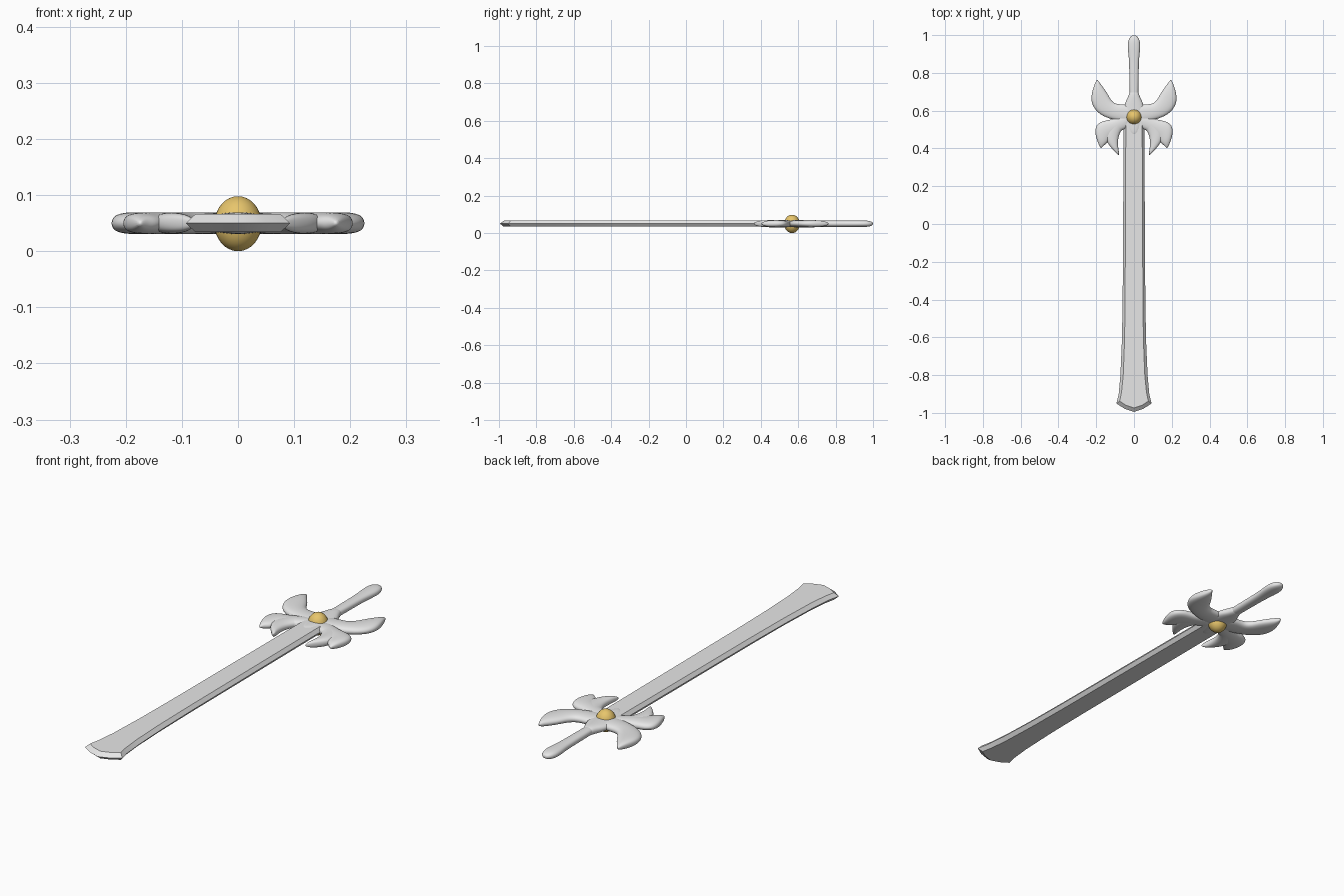
import bpy, bmesh, math
from mathutils import Vector

cube = bpy.data.objects.get("Cube")
if cube:
    bpy.data.objects.remove(cube, do_unlink=True)

MID = 0.05  # height of the plane of symmetry


def material(name, rgb):
    m = bpy.data.materials.new(name)
    m.use_nodes = True
    m.diffuse_color = (*rgb, 1)
    m.node_tree.nodes["Principled BSDF"].inputs["Base Color"].default_value = (*rgb, 1)
    return m


steel = material("pale steel", (0.8, 0.8, 0.8))
gold = material("gold", (0.8, 0.56, 0.15))


def finish(name, bm, mat, angle):
    bmesh.ops.recalc_face_normals(bm, faces=bm.faces)
    me = bpy.data.meshes.new(name)
    bm.to_mesh(me)
    bm.free()
    ob = bpy.data.objects.new(name, me)
    bpy.context.collection.objects.link(ob)
    me.materials.append(mat)
    bpy.ops.object.select_all(action="DESELECT")
    ob.select_set(True)
    bpy.context.view_layer.objects.active = ob
    bpy.ops.object.shade_smooth_by_angle(angle=math.radians(angle))
    return ob


def skin(bm, rings):
    """Join rings of vertices and cap both ends."""
    n = len(rings[0])
    for a, b in zip(rings, rings[1:]):
        for i in range(n):
            j = (i + 1) % n
            bm.faces.new((a[i], a[j], b[j], b[i]))
    bm.faces.new(rings[0])
    bm.faces.new(rings[-1])


def loft(name, rows, side=1, sides=12):
    """Rounded flat form; each row is one edge, the other edge, half thickness."""
    bm = bmesh.new()
    rings = []
    for x1, y1, x2, y2, h in rows:
        p, q = Vector((x1 * side, y1, MID)), Vector((x2 * side, y2, MID))
        ring = []
        for i in range(sides):
            a = math.tau * i / sides
            c, s = math.cos(a), math.sin(a)
            v = (p + q) / 2 + (q - p) / 2 * c
            v.z += h * math.copysign(abs(s) ** 0.7, s)
            ring.append(bm.verts.new(v))
        rings.append(ring)
    skin(bm, rings)
    ob = finish(name, bm, steel, 60)
    sub = ob.modifiers.new("soften", "SUBSURF")
    sub.levels = sub.render_levels = 2


def straight(rows):
    """Rows of y, half width, half thickness, centred on the long axis."""
    return [(-w, y, w, y, h) for y, w, h in rows]


# Blade: flat faces with bevelled edges, flaring to a shallow pointed end
bm = bmesh.new()
outline = [(0.055, 0.56), (0.057, 0.1), (0.06, -0.4), (0.064, -0.62), (0.072, -0.8),
           (0.081, -0.9), (0.093, -0.95), (0.05, -0.978), (0, -0.995)]
inner = [(0.043, 0.56), (0.045, 0.1), (0.047, -0.4), (0.05, -0.62), (0.057, -0.8),
         (0.066, -0.89), (0.076, -0.938), (0.042, -0.96), (0, -0.974)]


def closed(points):
    return points + [(-x, y) for x, y in reversed(points[:-1])]


levels = [(inner, -0.016), (outline, 0), (inner, 0.016)]
skin(bm, [[bm.verts.new((x, y, MID + z)) for x, y in closed(pts)] for pts, z in levels])
finish("blade", bm, steel, 25)

# Guard hub and grip along the axis
loft("guard_hub", straight([
    (0.465, 0.01, 0.01), (0.475, 0.024, 0.018), (0.5, 0.037, 0.02), (0.54, 0.056, 0.02),
    (0.6, 0.06, 0.02), (0.64, 0.05, 0.02), (0.67, 0.034, 0.02), (0.695, 0.025, 0.018),
    (0.71, 0.018, 0.012)]))
loft("grip", straight([
    (0.66, 0.023, 0.017), (0.7, 0.024, 0.017), (0.8, 0.026, 0.017), (0.87, 0.027, 0.017),
    (0.92, 0.034, 0.018), (0.96, 0.035, 0.018), (0.985, 0.026, 0.015), (1.0, 0.011, 0.007)]))

# Wings of the guard, one set on each side
upper = [(0, 0.625, 0, 0.53, 0.019), (0.05, 0.637, 0.06, 0.535, 0.02),
         (0.1, 0.634, 0.116, 0.552, 0.02), (0.124, 0.662, 0.174, 0.572, 0.02),
         (0.138, 0.692, 0.215, 0.61, 0.02), (0.162, 0.725, 0.232, 0.66, 0.02),
         (0.184, 0.752, 0.217, 0.72, 0.015), (0.194, 0.766, 0.2, 0.76, 0.004)]
lower_outer = [(0.02, 0.59, 0.02, 0.51, 0.018), (0.07, 0.575, 0.06, 0.5, 0.02),
               (0.12, 0.553, 0.1, 0.47, 0.02), (0.172, 0.547, 0.12, 0.455, 0.02),
               (0.203, 0.525, 0.13, 0.445, 0.02), (0.209, 0.485, 0.143, 0.425, 0.019),
               (0.194, 0.435, 0.158, 0.417, 0.015), (0.178, 0.402, 0.172, 0.402, 0.004)]
lower_inner = [(0.02, 0.53, 0.06, 0.58, 0.018), (0.045, 0.52, 0.11, 0.55, 0.02),
               (0.07, 0.49, 0.15, 0.515, 0.02), (0.083, 0.455, 0.157, 0.465, 0.02),
               (0.084, 0.415, 0.14, 0.425, 0.019), (0.079, 0.378, 0.108, 0.388, 0.015),
               (0.077, 0.362, 0.083, 0.365, 0.004)]
for side, label in ((1, "left"), (-1, "right")):
    loft(label + "_upper_wing", upper, side)
    loft(label + "_lower_outer_wing", lower_outer, side)
    loft(label + "_lower_inner_wing", lower_inner, side)

# Gold ball set through the hub
bm = bmesh.new()
bmesh.ops.create_uvsphere(bm, u_segments=32, v_segments=16, radius=1)
bmesh.ops.scale(bm, vec=(0.042, 0.042, 0.049), verts=bm.verts)
bmesh.ops.translate(bm, vec=(0, 0.567, 0.049), verts=bm.verts)
finish("guard_ball", bm, gold, 60)
